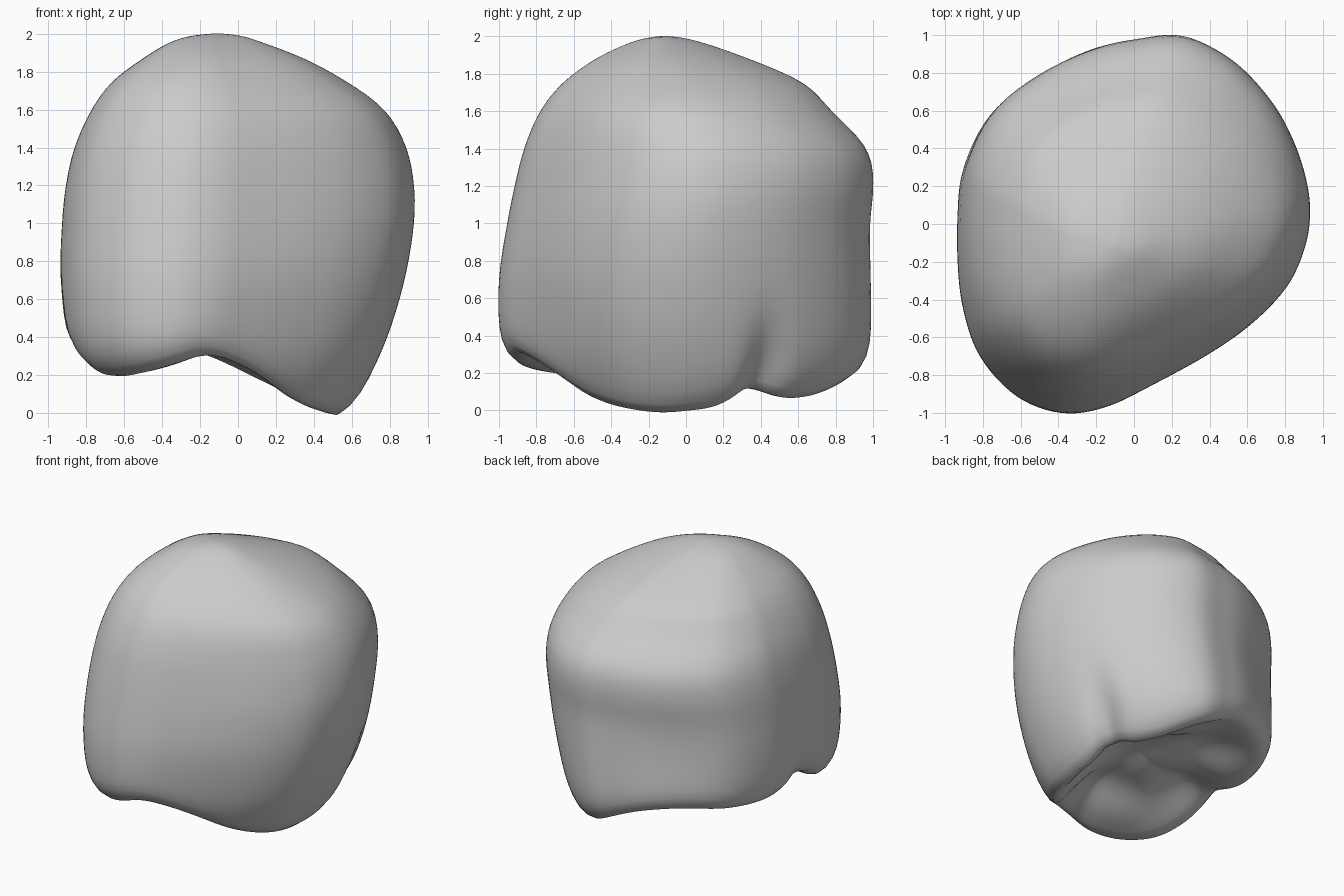
import bpy, bmesh, math
from mathutils import Vector

cube = bpy.data.objects.get("Cube")
if cube:
    bpy.data.objects.remove(cube, do_unlink=True)

# Plan outline with the height of the lower rim: x, y, rim
OUTLINE = [
    (.93, .03, -.04), (.905, .23, -.01), (.83, .45, .09), (.71, .66, .03), (.51, .87, .05),
    (.25, 1, .14), (0, .98, .24), (-.22, .93, .31), (-.5, .8, .35), (-.76, .59, .33),
    (-.9, .3, .32), (-.93, .05, .34), (-.93, -.2, .38), (-.9, -.45, .25),
    (-.81, -.7, .17), (-.61, -.91, .19), (-.36, -1, .24), (-.12, -.97, .29),
    (.12, -.86, .22), (.4, -.71, .08), (.63, -.55, .01), (.81, -.36, -.03), (.9, -.16, -.05),
]

# Silhouette: height, then x and y limits
LIMITS = [
    (-.05, -.7, .54, -.8, .75), (.1, -.76, .65, -.85, .86), (.22, -.85, .71, -.94, .95),
    (.4, -.91, .79, -.995, .985), (.7, -.935, .88, -1, .985), (1, -.925, .93, -.955, .98),
    (1.2, -.905, .93, -.915, 1), (1.4, -.86, .89, -.865, .965), (1.6, -.77, .775, -.78, .775),
    (1.75, -.66, .57, -.66, .63), (1.87, -.5, .35, -.5, .36),
    (1.95, -.37, .14, -.34, .14), (1.985, -.27, .04, -.24, .02),
    (1.997, -.19, -.03, -.18, -.05), (2.002, -.12, -.1, -.12, -.1),
]


def spline(points, steps, closed):
    """Sample a smooth curve through the points."""
    pts = [Vector(p) for p in points]
    n = len(pts)
    pick = (lambda i: pts[i % n]) if closed else (lambda i: pts[max(0, min(n - 1, i))])
    out = []
    for i in range(n if closed else n - 1):
        a, b, c, d = (pick(i + k) for k in (-1, 0, 1, 2))
        for s in range(steps):
            t = s / steps
            out.append(b + (c - a) * (t / 2) + (a * 2 - b * 5 + c * 4 - d) * (t * t / 2)
                       + (b * 3 - a - c * 3 + d) * (t ** 3 / 2))
    return out if closed else out + [pts[-1]]


outline = spline(OUTLINE, 6, True)
limits = spline(LIMITS, 8, False)
TOP = limits[-1][0]


def limits_at(z):
    for low, high in zip(limits, limits[1:]):
        if z <= high[0]:
            return low.lerp(high, max(0, (z - low[0]) / max(high[0] - low[0], 1e-6)))
    return limits[-1]


def bump(distance, width):
    return math.exp(-(distance / width) ** 2)


def wall_point(p, t):
    """Fit the plan outline to the limits at a fraction of the wall, with creases and dents."""
    z = p.z + t * (TOP - p.z)
    _, x0, x1, y0, y1 = limits_at(z)
    x = x0 + (x1 - x0) * (p.x / .93 + 1) / 2
    y = y0 + (y1 - y0) * (p.y + 1) / 2
    angle = math.degrees(math.atan2(p.y, p.x)) % 360
    dent = .14 * bump(angle - 29, 6) * bump(z - .12, .27)
    dent += .06 * bump(angle - 186, 7) * bump(z - .35, .2)
    dent += .02 * bump(angle - 118, 22) * bump(z - .8, .25)
    dent += .02 * bump(angle - 295, 25) * bump(z - .4, .25)
    dent += .04 * bump(t, .03)
    return Vector((x * (1 - dent), y * (1 - dent), z))


def loft(name, rings, material):
    """Join closed rings with quads and cap both ends with fans."""
    bm = bmesh.new()
    loops = [[bm.verts.new(p) for p in ring] for ring in rings]
    n = len(loops[0])
    for low, high in zip(loops, loops[1:]):
        for i in range(n):
            j = (i + 1) % n
            bm.faces.new((low[i], low[j], high[j], high[i]))
    for loop in (loops[0], loops[-1]):
        tip = bm.verts.new(sum((v.co for v in loop), Vector()) / n)
        for i in range(n):
            bm.faces.new((loop[i], loop[(i + 1) % n], tip))
    bmesh.ops.recalc_face_normals(bm, faces=bm.faces)
    mesh = bpy.data.meshes.new(name)
    bm.to_mesh(mesh)
    bm.free()
    obj = bpy.data.objects.new(name, mesh)
    bpy.context.collection.objects.link(obj)
    mesh.materials.append(material)
    mesh.shade_smooth()
    return obj


grey = bpy.data.materials.new("plain_grey")
grey.use_nodes = True
grey.diffuse_color = (.6, .6, .6, 1)
grey.node_tree.nodes["Principled BSDF"].inputs["Base Color"].default_value = (.6, .6, .6, 1)

# Wrinkled underside, sloping from a raised middle down to the rim
rings = []
UNDER = 18
for k in range(1, UNDER):
    s = k / UNDER
    ring = []
    for p in outline:
        edge = wall_point(p, 0)
        x, y = edge.x * s, edge.y * s
        fold = math.sin(7 * x + 3 * y) * math.cos(6 * y - 2 * x)
        z = .4 + (p.z - .4) * s ** 1.7 + .05 * fold * math.sin(math.pi * s)
        ring.append(Vector((x, y, z)))
    rings.append(ring)

# Outer wall, from the rim up to the rounded crown
WALL = 44
for k in range(WALL + 1):
    t = math.sin(k / WALL * math.pi / 2)
    rings.append([wall_point(p, t) for p in outline])

body = loft("rounded_body", rings, grey)

# Soften the rim and the crown
soften = body.modifiers.new("soften", "SMOOTH")
soften.factor = .5
soften.iterations = 8
